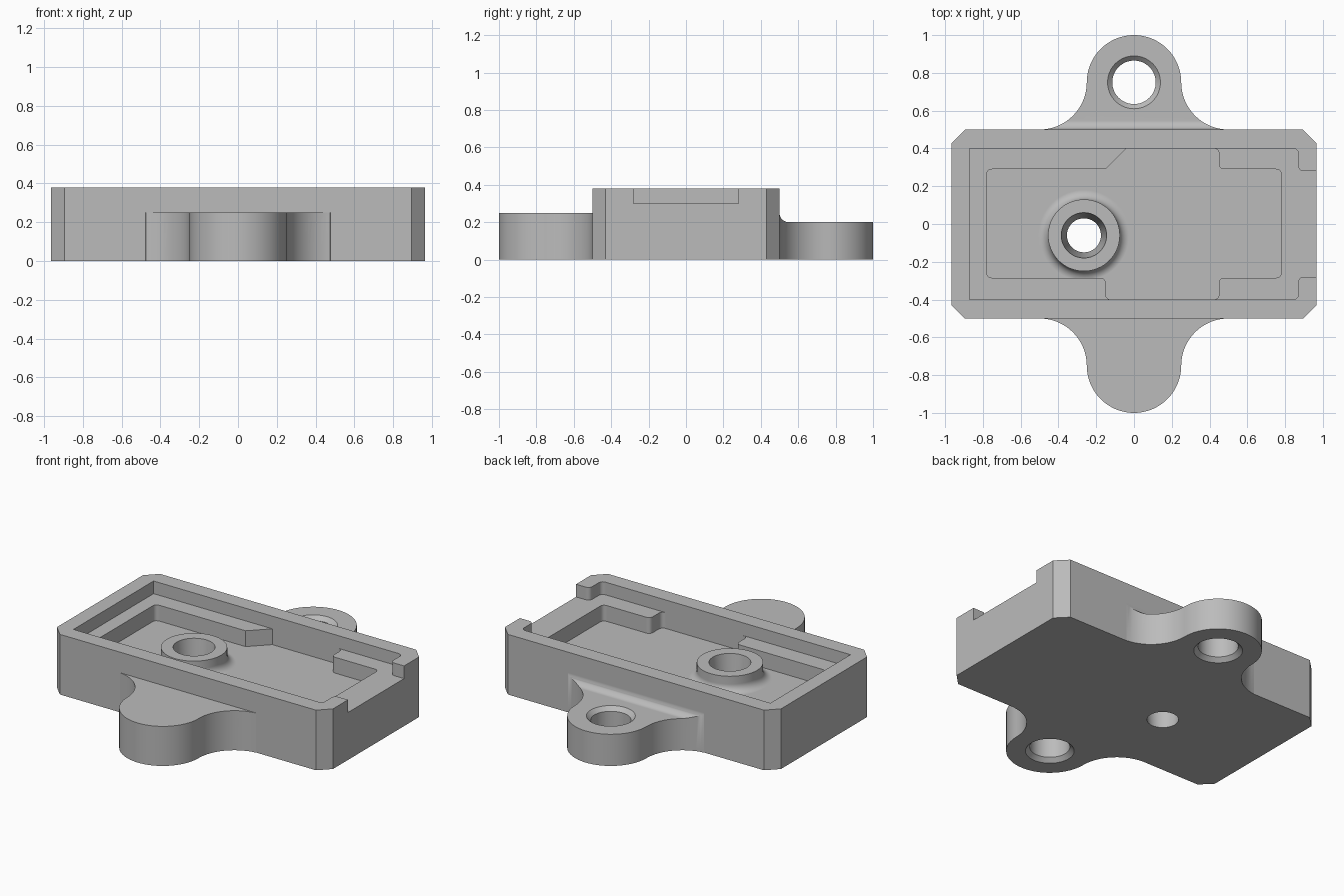
import bpy, bmesh, math
from mathutils import Matrix, Vector

cube = bpy.data.objects.get("Cube")
if cube:
    bpy.data.objects.remove(cube, do_unlink=True)

grey = bpy.data.materials.new("plain_grey")
grey.use_nodes = True
COLOUR = (0.5, 0.5, 0.5, 1)
grey.diffuse_color = COLOUR
grey.node_tree.nodes["Principled BSDF"].inputs["Base Color"].default_value = COLOUR


def finish(name, bm):
    bmesh.ops.recalc_face_normals(bm, faces=bm.faces)
    mesh = bpy.data.meshes.new(name)
    bm.to_mesh(mesh)
    bm.free()
    mesh.materials.append(grey)
    ob = bpy.data.objects.new(name, mesh)
    bpy.context.collection.objects.link(ob)
    return ob


def rounded(corners, r=0.03, steps=5):
    """Corners given as (x, y, True) are rounded."""
    out = []
    for i, c in enumerate(corners):
        p = Vector(c[:2])
        if len(c) == 2:
            out.append(p)
            continue
        a = p + (Vector(corners[i - 1][:2]) - p).normalized() * r
        b = p + (Vector(corners[(i + 1) % len(corners)][:2]) - p).normalized() * r
        for k in range(steps + 1):
            t = k / steps
            out.append(a * (1 - t) ** 2 + p * 2 * t * (1 - t) + b * t * t)
    return out


def prism(name, points, z0, z1, matrix=Matrix()):
    bm = bmesh.new()
    face = bm.faces.new([bm.verts.new((p[0], p[1], z0)) for p in points])
    ext = bmesh.ops.extrude_face_region(bm, geom=[face], use_keep_orig=True)["geom"]
    top = [v for v in ext if isinstance(v, bmesh.types.BMVert)]
    bmesh.ops.translate(bm, verts=top, vec=(0, 0, z1 - z0))
    bm.transform(matrix)
    return finish(name, bm)


def lathe(name, profile, x, y, n=64):
    bm = bmesh.new()
    rings = [[bm.verts.new((x + r * math.cos(math.tau * k / n),
                            y + r * math.sin(math.tau * k / n), z))
              for k in range(n)] for r, z in profile]
    for lo, hi in zip(rings, rings[1:]):
        for k in range(n):
            j = (k + 1) % n
            bm.faces.new((lo[k], lo[j], hi[j], hi[k]))
    bm.faces.new(rings[0])
    bm.faces.new(rings[-1])
    return finish(name, bm)


def combine(target, other, operation):
    mod = target.modifiers.new("combine", "BOOLEAN")
    mod.operation, mod.solver, mod.object = operation, "EXACT", other
    bpy.context.view_layer.objects.active = target
    bpy.ops.object.modifier_apply(modifier=mod.name)
    bpy.data.objects.remove(other, do_unlink=True)


def arc(cx, cy, r, start, end, n):
    angles = [math.radians(start + (end - start) * k / n) for k in range(n + 1)]
    return [(cx + r * math.cos(a), cy + r * math.sin(a)) for a in angles]


# Main block with chamfered vertical corners
X, Y, C, H = 0.965, 0.5, 0.07, 0.38
LEDGE, FLOOR = 0.30, 0.20
base = prism("housing_base", [(-X, C - Y), (C - X, -Y), (X - C, -Y), (X, C - Y),
                              (X, Y - C), (X - C, Y), (C - X, Y), (-X, Y - C)], 0, H)

# Upper recess, open through the left end wall
upper = rounded([(-.87, -.4), (.87, -.4, True), (.87, -.28, True), (1.2, -.28),
                 (1.2, .28), (.87, .28, True), (.87, .4, True), (-.87, .4)])
combine(base, prism("upper_recess", upper, LEDGE, 0.5), "DIFFERENCE")

# Deep recess with wider middle and one slanted shoulder
deep = rounded([(-.78, -.285, True), (-.15, -.285, True), (-.15, -.4, True),
                (.45, -.4, True), (.45, -.285, True), (.78, -.285, True),
                (.78, .29, True), (.45, .29, True), (.45, .4, True),
                (-.04, .4), (-.15, .29), (-.78, .29, True)])
combine(base, prism("deep_recess", deep, FLOOR, 0.34), "DIFFERENCE")

# Mounting ears: round lug, flared root, fillet against the wall
EAR_Y, R, F = 0.75, 0.25, 0.05
right_flare = arc(2 * R, EAR_Y, R, 270, 180, 16)[1:]
lug = arc(0, EAR_Y, R, 0, 180, 40)[1:-1]
left_flare = [(-x, y) for x, y in reversed(right_flare)]
outline = [(2 * R, 0.45)] + right_flare + lug + left_flare + [(-2 * R, 0.45)]
fillet = arc(Y + F, FLOOR + F, F, 180, 270, 8)
fillet_cut = fillet + [(1.2, FLOOR), (1.2, 0.5), (Y, 0.5)]
along_x = Matrix(((0, 0, 1, 0), (1, 0, 0, 0), (0, 1, 0, 0), (0, 0, 0, 1)))
for turn in (0, math.pi):
    spin = Matrix.Rotation(turn, 4, "Z")
    ear = prism("mounting_ear", outline, 0, FLOOR + F, spin)
    combine(ear, prism("fillet_cutter", fillet_cut, -1, 1, spin @ along_x), "DIFFERENCE")
    combine(base, ear, "UNION")

# Round boss with a filleted foot
BX, BY = -0.265, -0.06
foot = arc(0.24, FLOOR + F, F, 270, 180, 8)
boss = lathe("boss", [(0.24, 0.1)] + foot + [(0.19, LEDGE)], BX, BY)
combine(base, boss, "UNION")

# Tapered boss hole and chamfered ear holes
combine(base, lathe("boss_hole", [(0.08, -0.1), (0.13, 0.4)], BX, BY), "DIFFERENCE")
ear_hole = [(0.165, -0.025), (0.115, 0.025), (0.115, 0.175), (0.165, 0.225)]
for side in (-1, 1):
    combine(base, lathe("ear_hole", ear_hole, 0, side * EAR_Y), "DIFFERENCE")

# Smooth curves, crisp edges, flat faces kept flat
bpy.ops.object.select_all(action="DESELECT")
base.select_set(True)
bpy.context.view_layer.objects.active = base
bpy.ops.object.shade_smooth_by_angle(angle=math.radians(30))
weighted = base.modifiers.new("weighted_normals", "WEIGHTED_NORMAL")
weighted.keep_sharp = True
